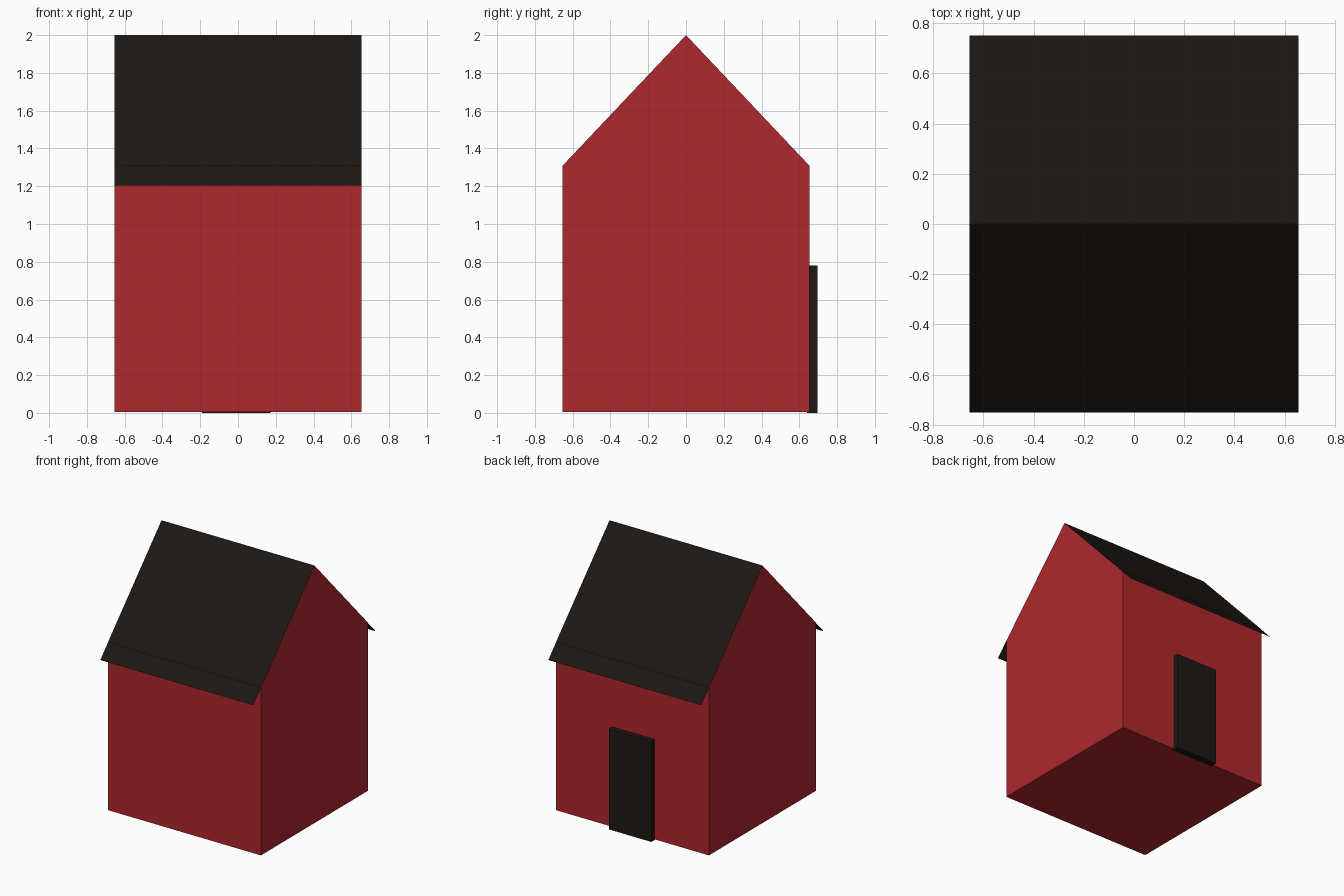
import bpy

if "Cube" in bpy.data.objects:
    bpy.data.objects.remove(bpy.data.objects["Cube"])

W = 0.655                    # half width of the walls
RIDGE, EAVE, TIP = 2.0, 1.307, (0.75, 1.204)


def material(name, rgb):
    m = bpy.data.materials.new(name)
    m.diffuse_color = (*rgb, 1)
    m.use_nodes = True
    m.node_tree.nodes["Principled BSDF"].inputs["Base Color"].default_value = m.diffuse_color
    return m


red = material("red_paint", (0.43, 0.021, 0.027))
black = material("dark_slate", (0.013, 0.009, 0.0065))


def extrude_x(name, profile, x0, x1, faces_closed, mat):
    """Sweep a (y, z) profile along x; closed solids get end caps and a full loop."""
    n = len(profile)
    verts = [(x, y, z) for x in (x0, x1) for y, z in profile]
    # profile runs clockwise seen from +x
    faces = [(i, (i + 1) % n, (i + 1) % n + n, i + n)
             for i in range(n) if faces_closed(i)]
    if n > 3:
        faces += [tuple(reversed(range(n))), tuple(range(n, 2 * n))]
        faces = [tuple(f) for f in faces]
    mesh = bpy.data.meshes.new(name)
    mesh.from_pydata(verts, [], faces)
    mesh.materials.append(mat)
    ob = bpy.data.objects.new(name, mesh)
    bpy.context.collection.objects.link(ob)
    return ob


# walls with gables and floor; the slopes (sides 2 and 3) are left open for the roof
extrude_x("walls", [(-W, 0.005), (W, 0.005), (W, EAVE), (0, RIDGE), (-W, EAVE)],
          -W, W, lambda i: i not in (2, 3), red)

# thin sheet roof with overhanging eaves
extrude_x("roof", [(TIP[0], TIP[1]), (0, RIDGE), (-TIP[0], TIP[1])],
          -W, W, lambda i: i < 2, black)

# door slab on the back wall
extrude_x("door", [(0.64, 0), (0.695, 0), (0.695, 0.78), (0.64, 0.78)],
          -0.19, 0.172, lambda i: True, black)

# consistent outward normals on the closed shapes
import bmesh
for name in ("walls", "door"):
    me = bpy.data.objects[name].data
    bm = bmesh.new()
    bm.from_mesh(me)
    bmesh.ops.recalc_face_normals(bm, faces=bm.faces)
    bm.to_mesh(me)
    bm.free()
